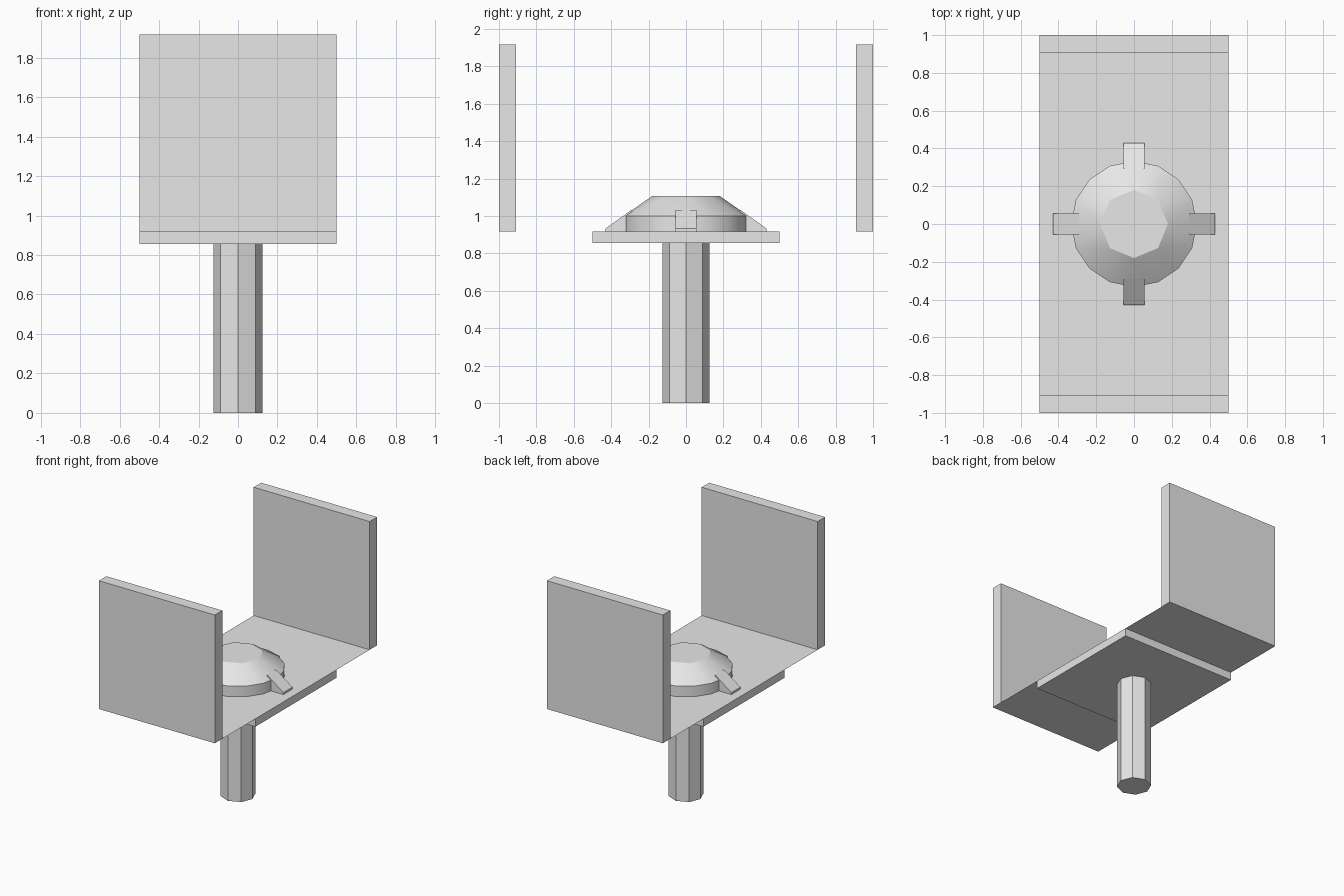
import bpy
import bmesh
from math import cos, sin, tau, radians
from mathutils import Matrix

cube = bpy.data.objects.get("Cube")
if cube:
    bpy.data.objects.remove(cube, do_unlink=True)

GREY = (0.8, 0.8, 0.8, 1.0)
grey = bpy.data.materials.new("light grey")
grey.use_nodes = True
grey.diffuse_color = GREY
grey.node_tree.nodes["Principled BSDF"].inputs["Base Color"].default_value = GREY

DECK = 0.917       # height of the deck surface
PLATE_BASE = 0.855  # underside of the support plate


def finish(name, bm, smooth=False):
    bmesh.ops.recalc_face_normals(bm, faces=bm.faces)
    mesh = bpy.data.meshes.new(name)
    bm.to_mesh(mesh)
    bm.free()
    mesh.materials.append(grey)
    obj = bpy.data.objects.new(name, mesh)
    bpy.context.collection.objects.link(obj)
    if smooth:
        bpy.ops.object.select_all(action="DESELECT")
        obj.select_set(True)
        bpy.context.view_layer.objects.active = obj
        bpy.ops.object.shade_smooth_by_angle(angle=radians(30))
    return obj


def box(name, lo, hi):
    bm = bmesh.new()
    bmesh.ops.create_cube(bm, size=1)
    for v in bm.verts:
        v.co = [a + (c + 0.5) * (b - a) for a, b, c in zip(lo, hi, v.co)]
    return finish(name, bm)


def ring(bm, sides, radius, z):
    return [bm.verts.new((radius * cos(tau * i / sides), radius * sin(tau * i / sides), z))
            for i in range(sides)]


def bridge(bm, low, high):
    for i in range(len(low)):
        j = (i + 1) % len(low)
        bm.faces.new((low[i], low[j], high[j], high[i]))


# Octagonal post
bm = bmesh.new()
foot, head = ring(bm, 8, 0.125, 0), ring(bm, 8, 0.125, PLATE_BASE)
bridge(bm, foot, head)
bm.faces.new(foot)
bm.faces.new(head)
finish("post", bm)

# Support plate, thin deck and the two end walls
box("support_plate", (-0.5, -0.5, PLATE_BASE), (0.5, 0.5, DECK))

bm = bmesh.new()
bm.faces.new([bm.verts.new((x, y, DECK)) for x, y in ((-0.5, -1), (0.5, -1), (0.5, 1), (-0.5, 1))])
finish("deck", bm)

box("front_wall", (-0.5, -1, DECK), (0.5, -0.908, DECK + 1))
box("back_wall", (-0.5, 0.908, DECK), (0.5, 1, DECK + 1))

# Hub: sixteen-sided drum with a shoulder narrowing to an octagonal top
bm = bmesh.new()
base, rim = ring(bm, 16, 0.333, DECK), ring(bm, 16, 0.333, 1.0)
top = ring(bm, 8, 0.18, 1.107)
bridge(bm, base, rim)
bm.faces.new(base)
bm.faces.new(top)
for i in range(8):
    a, b, c = rim[2 * i], rim[2 * i + 1], rim[(2 * i + 2) % 16]
    t, u = top[i], top[(i + 1) % 8]
    bm.faces.new((a, b, t))
    bm.faces.new((b, u, t))
    bm.faces.new((b, c, u))
finish("hub", bm, smooth=True)

# Four sloping tabs around the hub
profile = ((0.29, DECK), (0.43, DECK), (0.43, 0.933), (0.29, 1.033))
for k, side in enumerate(("left", "back", "right", "front")):
    bm = bmesh.new()
    face = bm.faces.new([bm.verts.new((r, -0.055, z)) for r, z in profile])
    new = bmesh.ops.extrude_face_region(bm, geom=[face])["geom"]
    moved = [g for g in new if isinstance(g, bmesh.types.BMVert)]
    bmesh.ops.translate(bm, verts=moved, vec=(0, 0.11, 0))
    bmesh.ops.rotate(bm, verts=bm.verts, cent=(0, 0, 0), matrix=Matrix.Rotation(tau * k / 4, 3, "Z"))
    finish(side + "_tab", bm)
